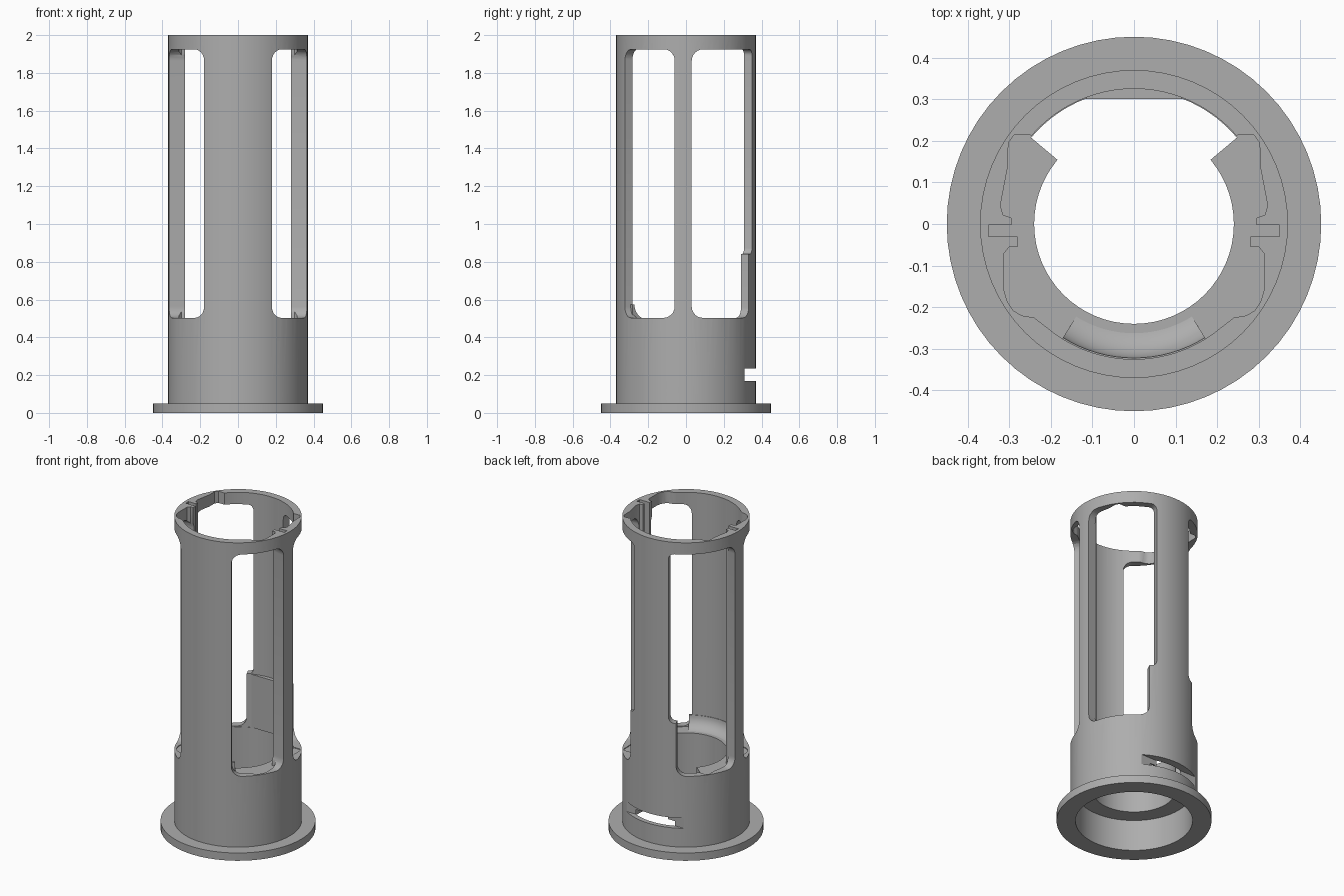
import bpy, bmesh
from math import sin, cos, radians, sqrt, pi

cube = bpy.data.objects.get("Cube")
if cube:
    bpy.data.objects.remove(cube, do_unlink=True)

grey = bpy.data.materials.new("warm_grey")
grey.use_nodes = True
COLOR = (0.42, 0.42, 0.42, 1)
grey.diffuse_color = COLOR
grey.node_tree.nodes["Principled BSDF"].inputs["Base Color"].default_value = COLOR


def skin(name, loops, closed=False):
    """Bridge a row of equal point loops into one solid."""
    bm = bmesh.new()
    rows = [[bm.verts.new(p) for p in loop] for loop in loops]
    n = len(rows[0])
    for i in range(len(rows) if closed else len(rows) - 1):
        a, b = rows[i], rows[(i + 1) % len(rows)]
        for j in range(n):
            k = (j + 1) % n
            bm.faces.new((a[j], a[k], b[k], b[j]))
    if not closed:
        bm.faces.new(rows[0])
        bm.faces.new(rows[-1])
    bmesh.ops.recalc_face_normals(bm, faces=bm.faces)
    mesh = bpy.data.meshes.new(name)
    bm.to_mesh(mesh)
    bm.free()
    mesh.materials.append(grey)
    obj = bpy.data.objects.new(name, mesh)
    bpy.context.collection.objects.link(obj)
    return obj


def around(r, a, z):
    """Cylindrical point; angle runs from the front towards +x."""
    return (r * sin(a), -r * cos(a), z)


def lathe(name, profile, sides=64):
    return skin(name, [[around(r, 2 * pi * i / sides, z) for r, z in profile]
                       for i in range(sides)], closed=True)


def prism(name, outline, z0, z1):
    return skin(name, [[(x, y, z) for x, y in outline] for z in (z0, z1)])


def sector(name, r0, r1, a0, a1, z0, z1, corner=0, side=1):
    """Radial block with rounded corners, used for the windows."""
    a0, a1 = radians(a0), radians(a1)
    span = (a1 - a0) * 0.37
    steps = [span * i / 16 for i in range(17)]
    if corner:
        fillet = [corner * (1 - cos(pi / 2 * i / 6)) for i in range(7)]
        middle = [corner + (span - 2 * corner) * i / 10 for i in range(1, 10)]
        steps = fillet + middle + [span - s for s in reversed(fillet)]
    loops = []
    for s in steps:
        d = corner - min(s, span - s, corner)
        inset = corner - sqrt(max(corner ** 2 - d ** 2, 0))
        lo, hi, a = z0 + inset, z1 - inset, side * (a0 + s / 0.37)
        loops.append([around(r0, a, lo), around(r0, a, hi),
                      around(r1, a, hi), around(r1, a, lo)])
    return skin(name, loops)


def arc(r, a0, a1, n):
    return [around(r, radians(a0 + (a1 - a0) * i / n), 0)[:2] for i in range(n + 1)]


# Flanged sleeve: wide bore in the foot, narrow collar, thick wall above
sleeve = lathe("sleeve", [(0.34, 0), (0.45, 0), (0.45, 0.05), (0.37, 0.05),
                          (0.37, 2), (0.24, 2), (0.24, 0.2), (0.34, 0.2)])

# Upper cavity outline with side pockets and key slots, mirrored in x
pocket = [(0.24, -0.225), (0.27, -0.22), (0.29, -0.208), (0.305, -0.185),
          (0.312, -0.16), (0.312, -0.07), (0.30, -0.055), (0.28, -0.055),
          (0.28, -0.03), (0.35, -0.03), (0.35, -0.003), (0.295, -0.003),
          (0.295, 0.015), (0.315, 0.022), (0.321, 0.045), (0.303, 0.14),
          (0.302, 0.195), (0.288, 0.214)]
half = arc(0.325, 0, 35.5, 10) + pocket + arc(0.325, 131, 180, 12)
outline = half + [(-x, y) for x, y in reversed(half[1:-1])]
cutters = [prism("cavity_cutter", outline, 0.498, 2.1)]

# Back recess through the collar, and the straight slot in the back wall
cutters.append(sector("recess_cutter", 0.1, 0.323, 130, 230, -0.1, 0.55))
cutters.append(prism("slot_cutter", [(-0.3, 0.31), (0.3, 0.31), (0.3, 0.5), (-0.3, 0.5)],
                     0.17, 0.235))

# Windows on both sides; the back ones widen above a step
for side in (1, -1):
    cutters.append(sector("front_window_cutter", 0.2, 0.42, 29, 80.7, 0.503, 1.925, 0.06, side))
    cutters.append(sector("back_window_cutter", 0.2, 0.42, 94.7, 154, 0.503, 1.925, 0.06, side))
    cutters.append(sector("step_cutter", 0.19, 0.43, 125, 161, 0.84, 1.924, 0.035, side))

bpy.context.view_layer.objects.active = sleeve
for cutter in cutters:
    mod = sleeve.modifiers.new(cutter.name, "BOOLEAN")
    mod.operation, mod.solver, mod.object = "DIFFERENCE", "EXACT", cutter
    bpy.ops.object.modifier_apply(modifier=mod.name)
    bpy.data.objects.remove(cutter, do_unlink=True)

# Flat pad inside the back wall
pad = prism("back_pad", [(-0.115, 0.3)] + arc(0.333, 200, 160, 10) + [(0.115, 0.3)], 0.5, 0.84)

# Curved ramp rising from the collar to the front wall
curve = [(0.242 + 0.08 * sin(t), 0.575 - 0.08 * cos(t))
         for t in (pi / 2 * i / 8 for i in range(9))]
section = curve + [(0.335, 0.575), (0.335, 0.49)]
ramp = skin("front_ramp", [[around(r, radians(a), z) for r, z in section]
                           for a in range(-32, 33, 4)])

# Smooth curved walls, crisp edges
bpy.ops.object.select_all(action="DESELECT")
for obj in (sleeve, pad, ramp):
    obj.select_set(True)
bpy.context.view_layer.objects.active = sleeve
bpy.ops.object.shade_smooth_by_angle(angle=radians(30))
